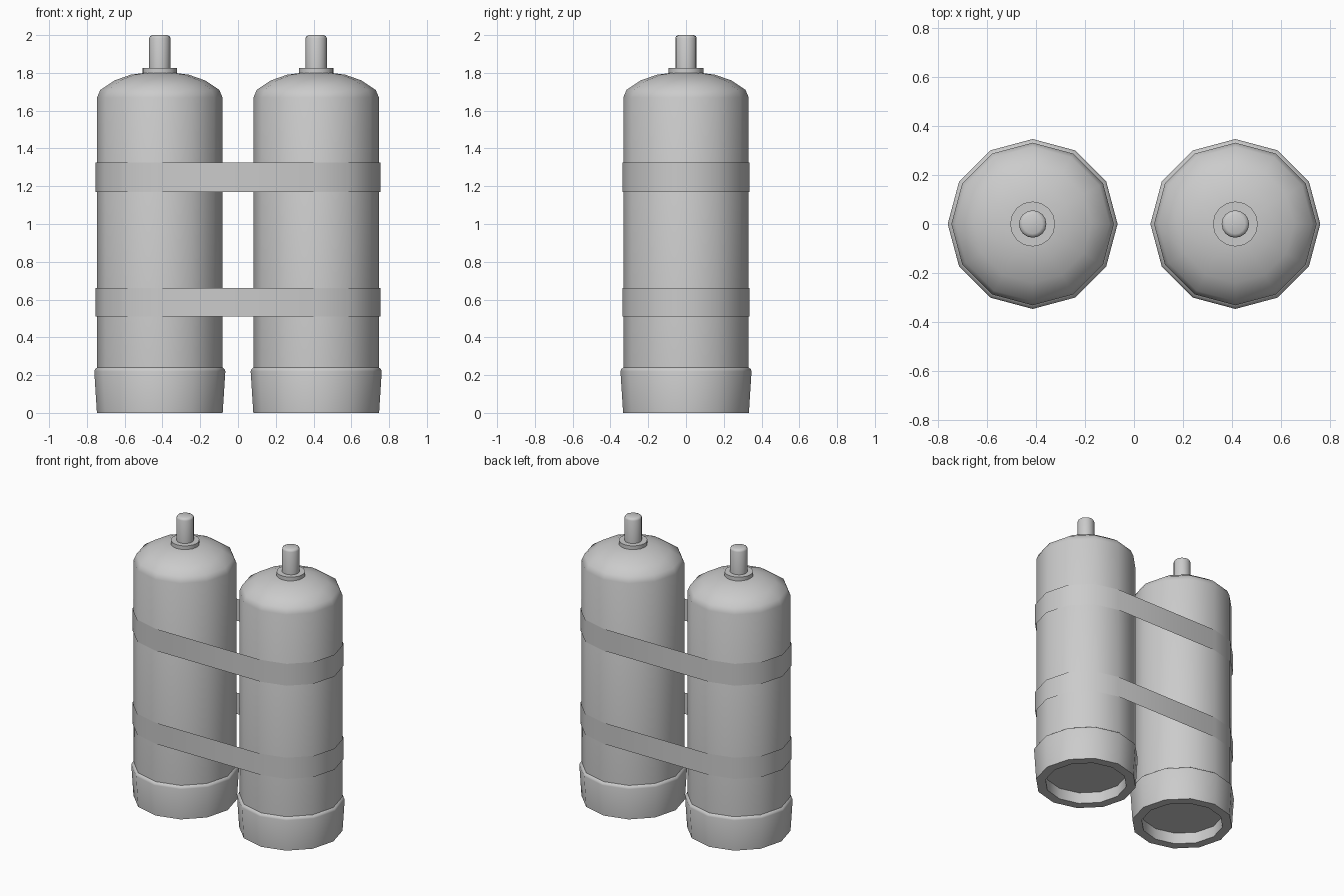
import bpy, bmesh
from math import sin, cos, pi, radians

if "Cube" in bpy.data.objects:
    bpy.data.objects.remove(bpy.data.objects["Cube"])

TANK_X = 0.414


def finish(name, bm, angle=35):
    bmesh.ops.recalc_face_normals(bm, faces=bm.faces)
    me = bpy.data.meshes.new(name)
    bm.to_mesh(me)
    bm.free()
    ob = bpy.data.objects.new(name, me)
    bpy.context.collection.objects.link(ob)
    bpy.ops.object.select_all(action='DESELECT')
    ob.select_set(True)
    bpy.context.view_layer.objects.active = ob
    bpy.ops.object.shade_smooth_by_angle(angle=radians(angle))
    return ob


def lathe(name, profile, x, sides=12, cap_start=False, cap_end=False, angle=35):
    """Revolve (radius, z) points round the vertical axis at x."""
    bm = bmesh.new()
    rings = [[bm.verts.new((x + r * cos(2 * pi * i / sides),
                            r * sin(2 * pi * i / sides), z))
              for i in range(sides)] for r, z in profile]
    for a, b in zip(rings, rings[1:]):
        for i in range(sides):
            j = (i + 1) % sides
            bm.faces.new((a[i], a[j], b[j], b[i]))
    if cap_start:
        bm.faces.new(rings[0])
    if cap_end:
        bm.faces.new(rings[-1])
    return finish(name, bm, angle)


def strap(name, z0, z1):
    """Thin band wrapped round both tanks."""
    rx, ry = 0.341, 0.336
    pts = []
    for side, start in ((1, -3), (-1, 3)):
        for k in range(7):
            a = (start + k) * pi / 6
            pts.append((side * TANK_X + rx * cos(a), ry * sin(a)))
    bm = bmesh.new()
    low = [bm.verts.new((x, y, z0)) for x, y in pts]
    top = [bm.verts.new((x, y, z1)) for x, y in pts]
    for i in range(len(pts)):
        j = (i + 1) % len(pts)
        bm.faces.new((low[i], low[j], top[j], top[i]))
    return finish(name, bm)


for label, x in (("left", -TANK_X), ("right", TANK_X)):
    # Cylinder with domed shoulder
    lathe(label + "_tank", [(0.332, 0.235), (0.332, 1.67), (0.315, 1.71),
                            (0.24, 1.76), (0.155, 1.79), (0.08, 1.80)],
          x, cap_end=True, angle=50)
    # Flared boot with hollow underside
    lathe(label + "_boot", [(0.27, 0.08), (0.27, 0), (0.333, 0),
                            (0.347, 0.22), (0.343, 0.232), (0.332, 0.24)],
          x, cap_start=True, angle=50)
    # Neck collar
    lathe(label + "_collar", [(0.092, 1.795), (0.092, 1.825), (0.05, 1.825)], x, sides=16)
    # Valve stem with rounded tip
    lathe(label + "_valve", [(0.056, 1.82), (0.056, 1.985), (0.052, 1.994), (0.04, 2.0)],
          x, sides=16, cap_end=True, angle=60)

# Straps
strap("lower_strap", 0.51, 0.66)
strap("upper_strap", 1.17, 1.325)
